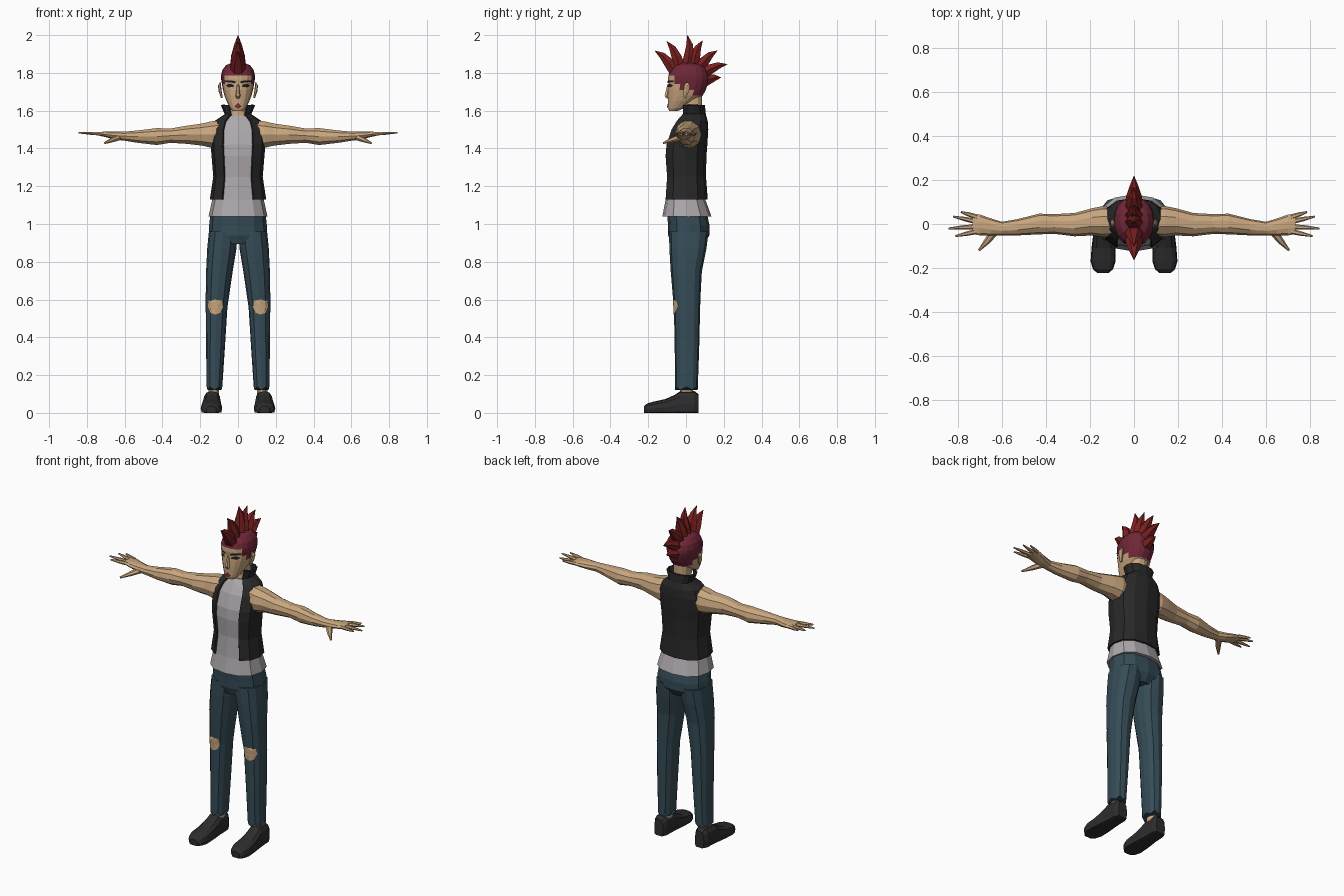
import bpy, bmesh, math
from mathutils import Vector
from mathutils.bvhtree import BVHTree

if "Cube" in bpy.data.objects:
    bpy.data.objects.remove(bpy.data.objects["Cube"])

X, Y, Z = Vector((1, 0, 0)), Vector((0, 1, 0)), Vector((0, 0, 1))


def material(name, r, g, b):
    m = bpy.data.materials.new(name)
    m.diffuse_color = (r, g, b, 1)
    m.use_nodes = True
    m.node_tree.nodes["Principled BSDF"].inputs["Base Color"].default_value = m.diffuse_color
    return m


SKIN = material("skin", 0.58, 0.38, 0.21)
DENIM = material("denim", 0.036, 0.072, 0.094)
BLACK = material("black_cloth", 0.021, 0.021, 0.022)
SHIRT = material("grey_cloth", 0.42, 0.39, 0.41)
SHOE = material("shoe_leather", 0.027, 0.026, 0.026)
HAIR = material("maroon_hair", 0.16, 0.02, 0.04)
SPIKE = material("red_hair", 0.19, 0.014, 0.014)
LIP = material("lip_red", 0.25, 0.02, 0.03)
DARK = material("eye_dark", 0.015, 0.012, 0.015)


def make(name, bm, mats, mirror=False):
    bmesh.ops.recalc_face_normals(bm, faces=bm.faces)
    me = bpy.data.meshes.new(name)
    bm.to_mesh(me)
    bm.free()
    for m in mats:
        me.materials.append(m)
    ob = bpy.data.objects.new(name, me)
    bpy.context.collection.objects.link(ob)
    if mirror:
        ob.modifiers.new("mirror", "MIRROR").use_mirror_merge = False
    return ob


def ring(c, u, v, ru, rv, n=12, p=2.4):
    """Super-ellipse ring around c in the plane of u and v."""
    pts = []
    for k in range(n):
        a = 2 * math.pi * k / n
        ca, sa = math.cos(a), math.sin(a)
        pts.append(Vector(c) + u * ru * math.copysign(abs(ca) ** (2 / p), ca)
                   + v * rv * math.copysign(abs(sa) ** (2 / p), sa))
    return pts


def loft(name, rings, mats, mirror=False, skip=(), caps=True):
    bm = bmesh.new()
    vs = [[bm.verts.new(p) for p in r] for r in rings]
    n = len(rings[0])
    for a, b in zip(vs, vs[1:]):
        for k in range(n):
            if k not in skip:
                j = (k + 1) % n
                bm.faces.new((a[k], a[j], b[j], b[k]))
    if caps:
        bm.faces.new(vs[0])
        bm.faces.new(vs[-1])
    return make(name, bm, mats, mirror)


def boxring(z, x0, x1, y0, y1, n=12, p=2.4):
    """Horizontal ring from its limits."""
    return ring(((x0 + x1) / 2, (y0 + y1) / 2, z), X, Y, (x1 - x0) / 2, (y1 - y0) / 2, n, p)


def tube(name, pts, radii, mat, mirror=False, n=6):
    """Tapered tube through points; radii are (sideways, across) pairs."""
    pts = [Vector(p) for p in pts]
    rings = []
    for i, (p, r) in enumerate(zip(pts, radii)):
        d = (pts[min(i + 1, len(pts) - 1)] - pts[max(i - 1, 0)]).normalized()
        u = X if abs(d.x) < 0.3 else Z.cross(d).normalized()
        rings.append(ring(p, u, d.cross(u).normalized(), r[0], r[1], n, 2))
    return loft(name, rings, [mat], mirror)


def plate(name, target, outline, mat, mirror=False):
    """Thin patch laid on the front of a target; outline is in x and z."""
    me = target.data
    tree = BVHTree.FromPolygons([v.co for v in me.vertices], [p.vertices[:] for p in me.polygons])
    cx = sum(p[0] for p in outline) / len(outline)
    cz = sum(p[1] for p in outline) / len(outline)

    def hit(x, z):
        h = tree.ray_cast(Vector((x, -1, z)), Y)[0]
        return Vector((x, (h.y if h else -0.05) - 0.004, z))
    bm = bmesh.new()
    rows = [[bm.verts.new(hit(cx + (x - cx) * s, cz + (z - cz) * s)) for x, z in outline]
            for s in (1, 0.66, 0.33)]
    n = len(outline)
    for a, b in zip(rows, rows[1:]):
        for k in range(n):
            bm.faces.new((a[k], a[(k + 1) % n], b[(k + 1) % n], b[k]))
    bm.faces.new(rows[-1])
    bmesh.ops.recalc_face_normals(bm, faces=bm.faces)
    if sum(f.normal.y for f in bm.faces) > 0:
        bmesh.ops.reverse_faces(bm, faces=bm.faces)
    me = bpy.data.meshes.new(name)
    bm.to_mesh(me)
    bm.free()
    me.materials.append(mat)
    ob = bpy.data.objects.new(name, me)
    bpy.context.collection.objects.link(ob)
    if mirror:
        ob.modifiers.new("mirror", "MIRROR")


# Torso: z, half width, front, back
torso = [(1.13, .136, -.108, .102), (1.25, .118, -.1, .093), (1.36, .127, -.108, .095),
         (1.42, .132, -.103, .1), (1.5, .128, -.075, .105), (1.545, .108, -.045, .102)]
body = [(1.04, .156, -.125, .135)] + torso + [(1.575, .058, -.022, .09)]
loft("shirt", [boxring(z, -w, w, f, b) for z, w, f, b in body], [SHIRT])

# Open vest with standing collar
g = .008
shell = [(z, w + g, f - g, b + g) for z, w, f, b in torso]
shell += [(1.58, .066, -.02, .1), (1.63, .086, -.018, .095)]
vest = loft("vest", [boxring(z, -w, w, f, b) for z, w, f, b in shell], [BLACK],
            skip=(8, 9), caps=False)
solid = vest.modifiers.new("thickness", "SOLIDIFY")
solid.thickness, solid.offset = .01, 0

# Trousers
hips = [(.895, .07, -.08, .095), (.94, .155, -.094, .124), (.99, .153, -.095, .125),
        (1.06, .145, -.1, .11)]
loft("trouser_hips", [boxring(z, -w, w, f, b) for z, w, f, b in hips], [DENIM])
legs = [(.13, .083, .166, -.057, .062), (.35, .069, .169, -.06, .07), (.56, .056, .171, -.064, .075),
        (.62, .047, .171, -.07, .077), (.75, .028, .169, -.081, .084), (.87, .008, .163, -.088, .108),
        (.96, .002, .154, -.09, .12)]
leg_rings = [boxring(*l) for l in legs]
for k, p in enumerate(leg_rings[0]):  # ragged cuff
    p.z += .009 * (-1) ** k
leg = loft("trouser_leg", leg_rings, [DENIM], True)
plate("knee_tear", leg, [(.085, .595), (.12, .6), (.155, .595), (.16, .565), (.146, .53),
                         (.12, .52), (.094, .53), (.08, .56)], SKIN, True)

# Ankles and shoes
loft("ankle", [boxring(.08, .1, .158, -.035, .04), boxring(.16, .1, .155, -.03, .035)], [SKIN], True)
shoe = [(.066, .03, .1), (.045, .042, .115), (-.03, .046, .115), (-.06, .049, .095), (-.11, .054, .073),
        (-.17, .057, .06), (-.205, .046, .05), (-.223, .026, .036)]
shoe_rings = [ring((.137 - y * .02, y, h * .4), X, Z, w, h * .6, 12, 2.8) for y, w, h in shoe]
for r in shoe_rings:
    for p in r:
        p.z = max(p.z, 0)
loft("shoe", shoe_rings, [SHOE], True)

# Arms: x, bottom, top, front, back
arm = [(.1, 1.41, 1.55, -.055, .075), (.14, 1.4, 1.547, -.06, .082), (.19, 1.412, 1.535, -.052, .072),
       (.27, 1.422, 1.523, -.056, .05), (.36, 1.428, 1.507, -.045, .045), (.43, 1.416, 1.51, -.047, .047),
       (.53, 1.428, 1.497, -.052, .022), (.6, 1.44, 1.49, -.052, .01), (.65, 1.445, 1.49, -.052, .025),
       (.7, 1.459, 1.49, -.052, .043), (.735, 1.467, 1.488, -.045, .042)]
loft("arm", [ring((x, (f + b) / 2, (lo + hi) / 2), Y, Z, (b - f) / 2, (hi - lo) / 2, 10, 2.1)
             for x, lo, hi, f, b in arm], [SKIN], True)

# Fingers and thumb: root y, tip x, tip y
for i, (y0, x1, y1) in enumerate([(.032, .787, .055), (.011, .822, .034), (-.012, .844, -.02),
                                  (-.034, .812, -.055)]):
    mid = ((.715 + x1) / 2, (y0 + y1) / 2, 1.48)
    tube(f"finger_{i + 1}", [(.715, y0, 1.477), mid, (x1, y1, 1.483)],
         [(.012, .011), (.010, .009), (.004, .004)], SKIN, True)
tube("thumb", [(.63, -.028, 1.46), (.665, -.075, 1.445), (.705, -.12, 1.428)],
     [(.02, .018), (.015, .013), (.005, .005)], SKIN, True)

# Neck and head
loft("neck", [boxring(1.53, -.056, .056, -.02, .092), boxring(1.6, -.048, .048, -.015, .085),
              boxring(1.69, -.05, .05, -.02, .085)], [SKIN])
skull = [(1.598, .028, -.09, -.045), (1.615, .042, -.096, -.005), (1.65, .06, -.097, .045),
         (1.68, .072, -.098, .09), (1.71, .08, -.097, .106), (1.74, .085, -.094, .117),
         (1.765, .089, -.097, .122), (1.785, .09, -.095, .121), (1.815, .083, -.082, .112),
         (1.84, .064, -.058, .09), (1.855, .03, -.025, .05)]
head = loft("head", [boxring(z, -w, w, f, b, 18, 2.3) for z, w, f, b in skull], [SKIN, HAIR])
for f in head.data.polygons:
    c = f.center
    if c.z > 1.785 or (c.z > 1.75 and c.y > -.06) or (c.z > 1.72 and c.y > -.02) or (c.z > 1.675 and c.y > .03):
        f.material_index = 1
tube("ear", [(.086, -.008, 1.67), (.094, 0, 1.7), (.098, .006, 1.732), (.093, .004, 1.748)],
     [(.005, .008), (.008, .016), (.008, .018), (.004, .008)], SKIN, True)
loft("nose", [boxring(1.738, -.006, .006, -.1, -.085, 6), boxring(1.678, -.013, .013, -.115, -.085, 6),
              boxring(1.664, -.009, .009, -.104, -.085, 6)], [SKIN])

# Painted face details
plate("eye", head, [(.02, 1.727), (.05, 1.723), (.064, 1.733), (.05, 1.742), (.024, 1.739)], DARK, True)
plate("brow", head, [(.014, 1.746), (.045, 1.75), (.07, 1.752), (.068, 1.761), (.04, 1.761),
                     (.014, 1.756)], DARK, True)
plate("lips", head, [(-.021, 1.622), (0, 1.611), (.021, 1.622), (.007, 1.636), (0, 1.642),
                     (-.007, 1.636)], LIP)

# Crest of spikes: base y, base z, tip y, tip z
spikes = [(-.062, 1.81, -.165, 1.917), (-.035, 1.83, -.102, 1.968), (.005, 1.835, .008, 2.0),
          (.04, 1.835, .088, 1.972), (.068, 1.82, .166, 1.918), (.08, 1.79, .219, 1.846),
          (.085, 1.75, .185, 1.775)]
for i, (y0, z0, y1, z1) in enumerate(spikes):
    a, b = Vector((0, y0, z0)), Vector((0, y1, z1))
    d = (b - a)
    bend = Vector((0, d.z, -d.y)) * (.09 if i < 3 else -.09)  # curl each spike along the crest
    pts = [a, a.lerp(b, .35) + bend * .7, a.lerp(b, .7) + bend * .8, b]
    tube(f"hair_spike_{i + 1}", pts, [(.042, .034), (.036, .031), (.02, .02), (.001, .001)], SPIKE)
